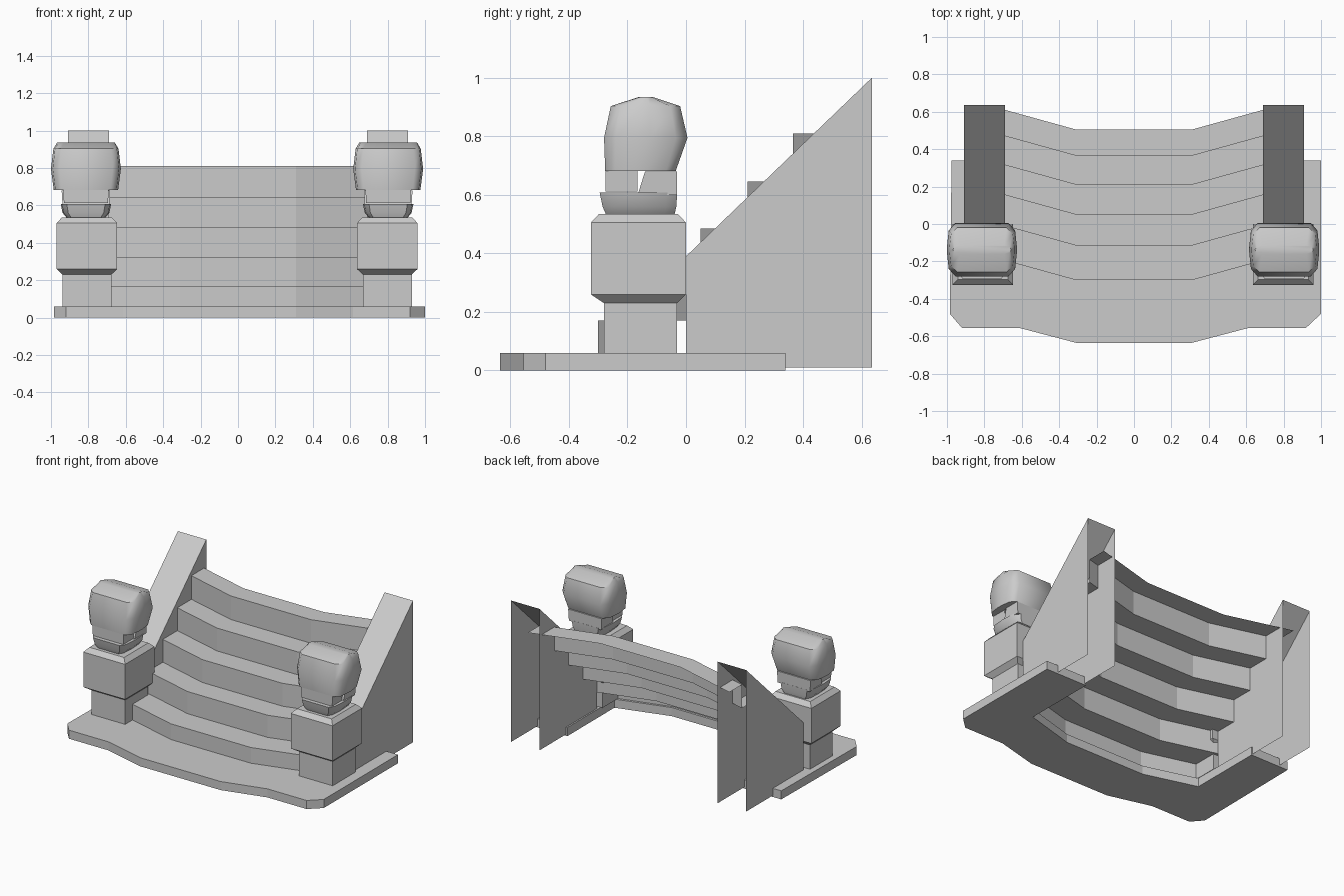
import bpy
import bmesh
from math import radians

cube = bpy.data.objects.get("Cube")
if cube:
    bpy.data.objects.remove(cube, do_unlink=True)

stone = bpy.data.materials.new("grey_stone")
stone.use_nodes = True
GREY = (0.6, 0.6, 0.6, 1)
stone.diffuse_color = GREY
stone.node_tree.nodes["Principled BSDF"].inputs["Base Color"].default_value = GREY


def finish(name, bm, smooth=False):
    bmesh.ops.recalc_face_normals(bm, faces=bm.faces)
    mesh = bpy.data.meshes.new(name)
    bm.to_mesh(mesh)
    bm.free()
    mesh.materials.append(stone)
    obj = bpy.data.objects.new(name, mesh)
    bpy.context.collection.objects.link(obj)
    if smooth:
        bpy.ops.object.select_all(action="DESELECT")
        obj.select_set(True)
        bpy.context.view_layer.objects.active = obj
        bpy.ops.object.shade_smooth_by_angle(angle=radians(50))
    return obj


def loft(name, rings, smooth=False, caps=True):
    """Skin a list of equal-length point rings."""
    bm = bmesh.new()
    loops = [[bm.verts.new(p) for p in ring] for ring in rings]
    n = len(loops[0])
    for a, b in zip(loops, loops[1:]):
        for i in range(n):
            j = (i + 1) % n
            bm.faces.new((a[i], a[j], b[j], b[i]))
    if caps:
        bm.faces.new(loops[0])
        bm.faces.new(loops[-1])
    return finish(name, bm, smooth)


def rect(cx, half, y0, y1, z):
    return [(cx - half, y0, z), (cx + half, y0, z), (cx + half, y1, z), (cx - half, y1, z)]


# Rounded outline used by the carved heads, in units of half width and half depth
quarter = [(1, 0.1), (0.95, 0.72), (0.76, 1)]
OUTLINE = (quarter + [(-x, y) for x, y in reversed(quarter)]
           + [(-x, -y) for x, y in quarter] + [(x, -y) for x, y in reversed(quarter)])


def rounded(cx, half, y0, y1, z):
    return [(cx + x * half, (y0 + y1) / 2 + y * (y1 - y0) / 2, z) for x, y in OUTLINE]


# Ground slab: bowed front edge and two arms running back under the walls
outline = [(1, 0.34), (1, -0.48), (0.92, -0.555), (0.615, -0.555), (0.31, -0.635),
           (-0.31, -0.635), (-0.615, -0.555), (-0.92, -0.555), (-0.985, -0.48), (-0.975, 0.34),
           (-0.68, 0.34), (-0.68, -0.18), (-0.31, -0.285), (0.31, -0.285), (0.68, -0.18), (0.68, 0.34)]
loft("ground_slab", [[(x, y, z) for x, y in outline] for z in (0, 0.06)])

# Curved stair: one folded sheet of risers and treads, open behind
levels = [0.06, 0.17, 0.325, 0.485, 0.645, 0.81]
fronts = [-0.3, -0.115, 0.05, 0.21, 0.365, 0.505]
profile = []
for i in range(5):
    profile += [(fronts[i], levels[i]), (fronts[i], levels[i + 1])]
profile.append((fronts[5], levels[5]))
bm = bmesh.new()
columns = [[bm.verts.new((x, y + dy, z)) for y, z in profile]
           for x, dy in ((-0.78, 0.13), (-0.31, 0), (0.31, 0), (0.78, 0.13))]
for a, b in zip(columns, columns[1:]):
    for i in range(len(profile) - 1):
        bm.faces.new((a[i], b[i], b[i + 1], a[i + 1]))
finish("stair", bm)

for side, label in ((1, "left"), (-1, "right")):
    # Sloping side wall, open at the back and underneath
    bm = bmesh.new()
    shape = [(0.635, 0.01), (0, 0.01), (0, 0.39), (0.635, 1.0)]
    inner, outer = [[bm.verts.new((side * x, y, z)) for y, z in shape] for x in (0.69, 0.91)]
    bm.faces.new(inner)
    bm.faces.new(outer)
    for i in (1, 2):
        bm.faces.new((inner[i], inner[i + 1], outer[i + 1], outer[i]))
    finish(label + "_side_wall", bm)

    # Pedestal with a chamfered block on a narrower foot
    cx = side * 0.803 - 0.005
    loft(label + "_pedestal", [
        rect(cx, 0.131, -0.28, -0.03, 0.06), rect(cx, 0.131, -0.28, -0.03, 0.23),
        rect(cx, 0.162, -0.325, 0, 0.26), rect(cx, 0.162, -0.325, 0, 0.505),
        rect(cx, 0.134, -0.297, -0.028, 0.535)])

    # Carved head: lower jaw, throat, muzzle and crown
    hx = side * 0.808 - 0.005
    loft(label + "_lower_jaw", [
        rounded(hx, 0.1, -0.272, -0.04, 0.53), rounded(hx, 0.125, -0.285, -0.033, 0.56),
        rounded(hx, 0.135, -0.295, -0.03, 0.608)], True)
    loft(label + "_throat", [
        rect(hx, 0.125, -0.165, -0.031, 0.6), rect(hx, 0.13, -0.14, -0.03, 0.68)])
    loft(label + "_muzzle", [
        rect(hx, 0.118, -0.275, -0.165, 0.612), rect(hx, 0.122, -0.275, -0.165, 0.7)])
    loft(label + "_crown", [
        rounded(hx, 0.172, -0.276, -0.035, 0.682), rounded(hx, 0.187, -0.28, 0.005, 0.795),
        rounded(hx, 0.174, -0.257, -0.02, 0.903), rounded(hx, 0.155, -0.16, -0.115, 0.935)], True)
